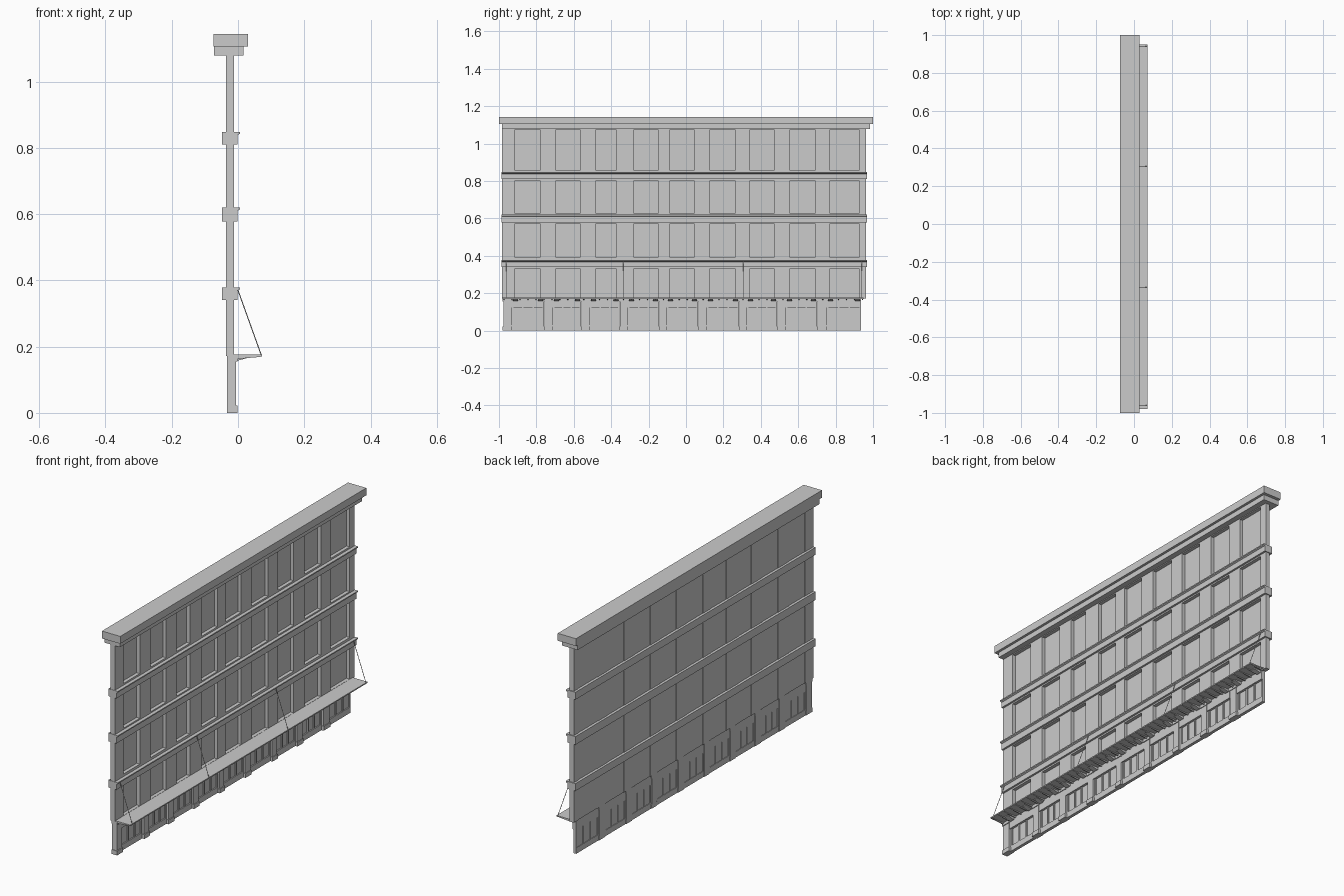
import bpy, bmesh
from mathutils import Vector

if "Cube" in bpy.data.objects:
    bpy.data.objects.remove(bpy.data.objects["Cube"])


def make(name, bm):
    bmesh.ops.recalc_face_normals(bm, faces=bm.faces)
    me = bpy.data.meshes.new(name)
    bm.to_mesh(me)
    bm.free()
    ob = bpy.data.objects.new(name, me)
    bpy.context.collection.objects.link(ob)
    return ob


def prism(bm, profile, y0, y1):
    """Extrude an (x, z) profile along y."""
    a = [bm.verts.new((x, y0, z)) for x, z in profile]
    b = [bm.verts.new((x, y1, z)) for x, z in profile]
    bm.faces.new(a)
    bm.faces.new(b[::-1])
    n = len(a)
    for i in range(n):
        j = (i + 1) % n
        bm.faces.new((a[i], b[i], b[j], a[j]))


def box(bm, x0, x1, y0, y1, z0, z1):
    prism(bm, [(x0, z0), (x1, z0), (x1, z1), (x0, z1)], y0, y1)


Y0, Y1 = -0.984, 0.963
COLS = [(-.914, -.781), (-.695, -.567), (-.481, -.374), (-.278, -.15), (-.086, .043),
        (.128, .262), (.342, .47), (.556, .69), (.77, .925)]
ROWS = [(.177, .332), (.391, .573), (.627, .803), (.857, 1.074)]

# Cornice with stepped underside
bm = bmesh.new()
prism(bm, [(-.072, 1.078), (.017, 1.078), (.017, 1.105), (.03, 1.105),
           (.03, 1.143), (-.074, 1.143), (-.074, 1.105), (-.072, 1.105)], -.984, .984)
for s in (-1, 1):
    box(bm, -.074, .03, min(s * .984, s), max(s * .984, s), 1.105, 1.143)
make("cornice", bm)

# Upper wall piers between window columns
bm = bmesh.new()
edges = [Y0] + [v for c in COLS for v in c] + [Y1]
for a, b in zip(edges[::2], edges[1::2]):
    box(bm, -.036, -.012, a, b, .172, 1.078)
make("wall_piers", bm)

# Spandrels above and below each window
bm = bmesh.new()
zs = [.172] + [v for r in ROWS for v in r] + [1.078]
for a, b in COLS:
    for z0, z1 in zip(zs[::2], zs[1::2]):
        box(bm, -.033, -.012, a, b, z0, z1)
make("spandrels", bm)

# Recessed window panes
bm = bmesh.new()
for a, b in COLS:
    box(bm, -.034, -.030, a, b, .172, 1.078)
make("window_panes", bm)

# Floor ledges with a projecting lip
bm = bmesh.new()
for z0, z1 in ((.34, .378), (.578, .62), (.81, .848)):
    prism(bm, [(-.048, z0), (-.002, z0), (-.002, z1 - .01), (.006, z1 - .006),
               (.006, z1), (-.048, z1)], Y0 - .002, .968)
make("floor_ledges", bm)

# Ground floor piers with bases and capitals
PIERS = [(-.98, -.93), (-.759, -.711), (-.561, -.513), (-.355, -.31), (-.144, -.102),
         (.064, .112), (.283, .326), (.487, .535), (.7, .754)]
bm = bmesh.new()
for a, b in PIERS:
    box(bm, -.033, -.006, a + .003, b - .003, 0, .172)
    box(bm, -.033, -.002, a, b, 0, .022)
    box(bm, -.033, -.002, a, b, .155, .172)
make("shop_piers", bm)

# Shopfronts: panel, transom beam, mullions and sill per bay
bm = bmesh.new()
frame = bmesh.new()
ends = [p[0] for p in PIERS[1:]] + [.936]
for (_, a), b in zip(PIERS, ends):
    box(bm, -.027, -.020, a - .004, b, 0, .172)
    box(frame, -.030, -.008, a - .004, b, .122, .172)
    box(frame, -.030, -.014, a - .004, b, 0, .03)
    for k in (0, 1, 2, 3):
        y = a + .004 + (b - a - .008) * k / 3
        box(frame, -.030, -.014, y - .004, y + .004, .03, .122)
make("shop_panels", bm)
make("shop_frames", frame)

# Canopy slab
bm = bmesh.new()
box(bm, -.012, .072, -.98, .95, .170, .176)
make("canopy", bm)

# Canopy ribs and larger brackets underneath
bm = bmesh.new()
for i in range(46):
    y = -.976 + i * 1.917 / 45
    prism(bm, [(-.012, .163), (.0, .163), (.068, .169), (.068, .171), (-.012, .171)], y, y + .006)
for (_, a), b in zip(PIERS, ends):
    for y in (a + .006, b - .032):
        prism(bm, [(-.012, .158), (.0, .158), (.03, .166), (.03, .171), (-.012, .171)], y, y + .026)
make("canopy_ribs", bm)

# Suspension rods
for i, y in enumerate((-.96, -.336, .307, .94)):
    p, q = Vector((.0, y, .37)), Vector((.070, y, .175))
    bpy.ops.mesh.primitive_cylinder_add(vertices=6, radius=.0015, depth=(q - p).length,
                                        location=(p + q) / 2)
    rod = bpy.context.object
    rod.name = f"canopy_rod_{i + 1}"
    rod.rotation_mode = 'QUATERNION'
    rod.rotation_quaternion = (q - p).to_track_quat('Z', 'Y')
